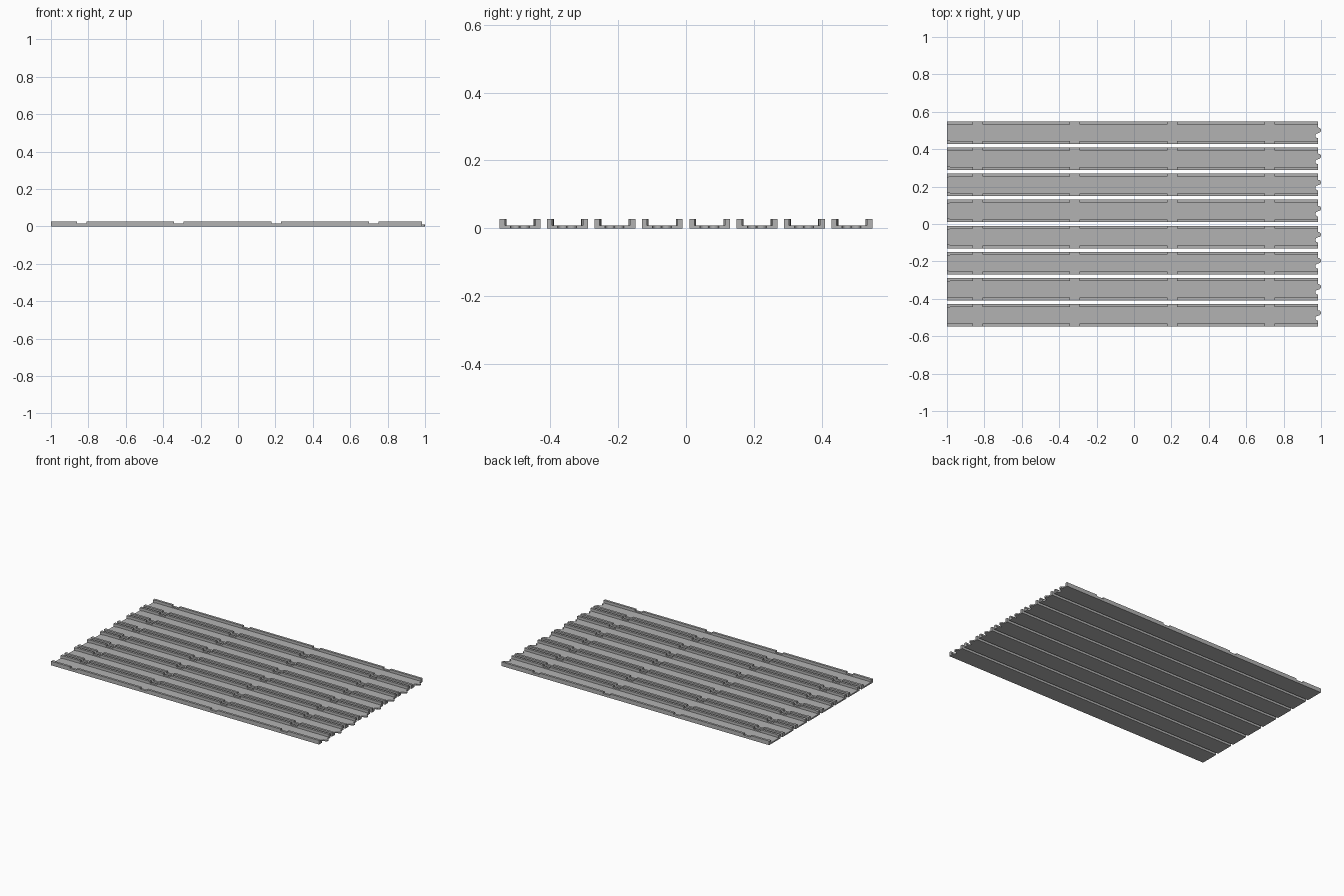
import bpy, bmesh, math
from mathutils import Matrix

if "Cube" in bpy.data.objects:
    bpy.data.objects.remove(bpy.data.objects["Cube"])

COUNT, PITCH, WIDTH = 8, 0.1395, 0.12
HEIGHT, FLOOR, WALL = 0.027, 0.009, 0.015
X0, X1 = -1.0, 0.984
Y0 = -PITCH * (COUNT - 1) / 2          # centre line of the first channel

grey = bpy.data.materials.new("light grey")
grey.diffuse_color = (0.45, 0.45, 0.45, 1)
grey.use_nodes = True
grey.node_tree.nodes["Principled BSDF"].inputs["Base Color"].default_value = grey.diffuse_color


def make_object(name, bm, helper=False):
    bmesh.ops.recalc_face_normals(bm, faces=bm.faces)
    mesh = bpy.data.meshes.new(name)
    bm.to_mesh(mesh)
    bm.free()
    mesh.materials.append(grey)
    ob = bpy.data.objects.new(name, mesh)
    bpy.context.collection.objects.link(ob)
    if helper:
        ob.hide_render = True
        ob.hide_viewport = True
    return ob


def disc(bm, x, y, z0, z1, r):
    bmesh.ops.create_cone(bm, cap_ends=True, segments=20, radius1=r, radius2=r, depth=z1 - z0,
                          matrix=Matrix.Translation((x, y, (z0 + z1) / 2)))


# U-shaped channel, its walls flared at the left end
bm = bmesh.new()
rings = []
for x, t in ((X0, WALL + 0.005), (X0 + 0.012, WALL + 0.004), (X0 + 0.022, WALL), (X1, WALL)):
    o, i = WIDTH / 2, WIDTH / 2 - t
    profile = [(-o, 0), (o, 0), (o, HEIGHT), (i, HEIGHT),
               (i, FLOOR), (-i, FLOOR), (-i, HEIGHT), (-o, HEIGHT)]
    rings.append([bm.verts.new((x, Y0 + y, z)) for y, z in profile])
for a, b in zip(rings, rings[1:]):
    for k in range(8):
        n = (k + 1) % 8
        bm.faces.new((a[k], a[n], b[n], b[k]))
for r in (rings[0], rings[-1]):        # end caps: floor and two walls
    bm.faces.new((r[0], r[1], r[4], r[5]))
    bm.faces.new((r[1], r[2], r[3], r[4]))
    bm.faces.new((r[0], r[5], r[6], r[7]))
channel = make_object("slat_channel", bm)

# Shallow wall notches and the rounded socket at the right end
bm = bmesh.new()
for x in (-0.836, -0.316, 0.205, 0.725):
    bmesh.ops.create_cube(bm, size=1, matrix=Matrix.Translation((x, Y0, 0.037))
                          @ Matrix.Diagonal((0.05, WIDTH + 0.04, 0.04, 1)))
disc(bm, X1 - 0.001, Y0 - 0.016, -0.01, 0.02, 0.013)
cutter = make_object("notch_cutter", bm, True)

# Rounded tab at the right end
bm = bmesh.new()
disc(bm, X1 + 0.002, Y0 + 0.013, 0, FLOOR, 0.014)
tab = make_object("tab_helper", bm, True)

for name, op, ob in (("notches", 'DIFFERENCE', cutter), ("tab", 'UNION', tab)):
    mod = channel.modifiers.new(name, 'BOOLEAN')
    mod.operation, mod.object, mod.solver = op, ob, 'EXACT'

# Row of equal channels
arr = channel.modifiers.new("row", 'ARRAY')
arr.count = COUNT
arr.use_relative_offset = False
arr.use_constant_offset = True
arr.constant_offset_displace = (0, PITCH, 0)
